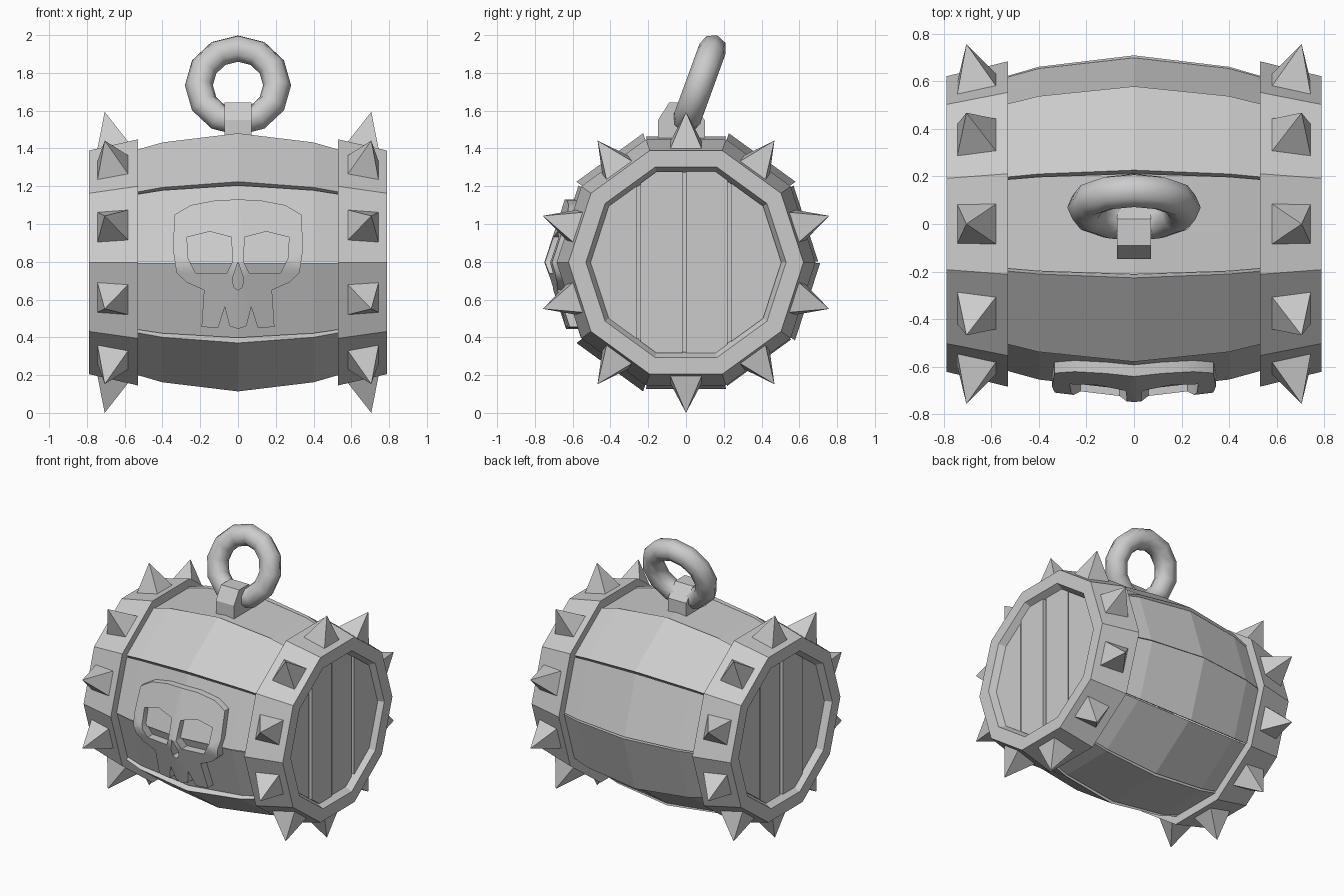
import bpy, bmesh, math
from mathutils import Matrix, Vector

cube = bpy.data.objects.get("Cube")
if cube:
    bpy.data.objects.remove(cube, do_unlink=True)

CZ = 0.797                      # height of the barrel axis
SIDES = 10
STEP = math.tau / SIDES

grey = bpy.data.materials.new("plain grey")
grey.use_nodes = True
grey.diffuse_color = (0.6, 0.6, 0.6, 1)
grey.node_tree.nodes["Principled BSDF"].inputs["Base Color"].default_value = grey.diffuse_color


def finish(name, bm, smooth=None):
    bmesh.ops.recalc_face_normals(bm, faces=bm.faces)
    mesh = bpy.data.meshes.new(name)
    bm.to_mesh(mesh)
    bm.free()
    mesh.materials.append(grey)
    obj = bpy.data.objects.new(name, mesh)
    bpy.context.collection.objects.link(obj)
    if smooth:
        bpy.ops.object.select_all(action='DESELECT')
        obj.select_set(True)
        bpy.context.view_layer.objects.active = obj
        bpy.ops.object.shade_smooth_by_angle(angle=math.radians(smooth))
    return obj


def loft(bm, sections, close=False):
    """Bridge matching closed sections; cap the ends unless the loft closes."""
    rows = [[bm.verts.new(p) for p in s] for s in sections]
    pairs = list(zip(rows, rows[1:])) + ([(rows[-1], rows[0])] if close else [])
    for a, b in pairs:
        for i in range(len(a)):
            j = (i + 1) % len(a)
            bm.faces.new((a[i], a[j], b[j], b[i]))
    if not close:
        bm.faces.new(rows[0])
        bm.faces.new(rows[-1])


def polar(x, radius, angle):
    """Point around the barrel axis; angle zero is up, growing to the front."""
    return Vector((x, -radius * math.sin(angle), CZ + radius * math.cos(angle)))


def decagon(x, radius):
    return [polar(x, radius, (i + 0.5) * STEP) for i in range(SIDES)]


# Staves: bulging boards, each standing out by a different amount
lift = [0, .02, 0, -.015, .02, .005, -.01, .01, 0, .02]
for k in range(SIDES):
    bm = bmesh.new()
    sections = []
    for x, radius, share in ((-.6, .6, .4), (-.4, .655, .7), (0, .7, 1), (.4, .655, .7), (.6, .6, .4)):
        outer = radius + lift[k] * share
        lo, hi = (k - 0.49) * STEP, (k + 0.49) * STEP
        sections.append([polar(x, outer, lo), polar(x, outer, hi),
                         polar(x, outer - .09, hi), polar(x, outer - .09, lo)])
    loft(bm, sections)
    finish(f"stave_{k + 1}", bm)

for side, label in ((1, "left"), (-1, "right")):
    # Tapered hoop
    bm = bmesh.new()
    profile = ((.53, .685), (.79, .622), (.79, .53), (.73, .5), (.53, .5))
    loft(bm, [decagon(side * x, r) for x, r in profile], close=True)
    finish(f"{label}_hoop", bm)

    # Backing of the end, seen through the plank gaps
    bm = bmesh.new()
    loft(bm, [decagon(side * .66, .51), decagon(side * .70, .51)])
    finish(f"{label}_end_backing", bm)

    # End planks, cut from a decagonal slab
    bounds = (-.53, -.25, -.01, .23, .53)
    for n, (lo, hi) in enumerate(zip(bounds, bounds[1:])):
        bm = bmesh.new()
        depth = .745 + (.01 if n % 2 else 0)
        loft(bm, [decagon(side * .69, .505), decagon(side * depth, .505)])
        for at, way in ((lo + .009, -1), (hi - .009, 1)):
            geom = bm.verts[:] + bm.edges[:] + bm.faces[:]
            cut = bmesh.ops.bisect_plane(bm, geom=geom, plane_co=(0, at, 0),
                                         plane_no=(0, way, 0), clear_outer=True)
            edges = [e for e in cut["geom_cut"] if isinstance(e, bmesh.types.BMEdge)]
            if edges:
                bmesh.ops.holes_fill(bm, edges=edges)
        finish(f"{label}_end_plank_{n + 1}", bm)

    # Spikes standing square to each hoop face
    bm = bmesh.new()
    for k in range(SIDES):
        place = (Matrix.Translation((0, 0, CZ)) @ Matrix.Rotation(k * STEP, 4, 'X')
                 @ Matrix.Translation((side * .662, 0, .615))
                 @ Matrix.Rotation(side * math.radians(13.5), 4, 'Y')
                 @ Matrix.Translation((0, 0, .093))
                 @ Matrix.Rotation(math.pi / 4, 4, 'Z'))
        bmesh.ops.create_cone(bm, cap_ends=True, segments=4, radius1=.122,
                              radius2=0, depth=.188, matrix=place)
    bmesh.ops.remove_doubles(bm, verts=bm.verts, dist=.0005)
    finish(f"{label}_spikes", bm)

# Ring leaning backwards
bm = bmesh.new()
lean = Matrix.Translation((0, .07, 1.734)) @ Matrix.Rotation(math.radians(-20), 4, 'X')
rings = []
for i in range(12):
    a = i * math.tau / 12
    ring = []
    for j in range(8):
        b = j * math.tau / 8
        r = .207 + .074 * math.cos(b)
        ring.append(lean @ Vector((r * math.sin(a), .074 * math.sin(b), r * math.cos(a))))
    rings.append(ring)
loft(bm, rings, close=True)
finish("hanging_ring", bm, 60)

# Bracket holding the ring
bm = bmesh.new()
shape = ((-.148, 1.44), (-.148, 1.55), (-.09, 1.642), (.02, 1.642), (.1, 1.55), (.1, 1.44))
loft(bm, [[(x, y, z) for y, z in shape] for x in (-.072, .072)])
finish("ring_bracket", bm)

# Skull plate: flat outline with holes, thickened and wrapped over the staves
half = [(0, 1.13), (.12, 1.125), (.25, 1.1), (.335, 1.05), (.345, .87), (.325, .74), (.27, .69),
        (.18, .65), (.193, .455), (.105, .45), (.07, .56), (.045, .46), (0, .445)]
eye = [(.035, .93), (.15, .96), (.27, .93), (.265, .82), (.225, .74), (.06, .74), (.03, .8)]
nose = [(0, .8), (.03, .71), (.022, .665), (0, .65), (-.022, .665), (-.03, .71)]
outline = half + [(-x, z) for x, z in half[-2:0:-1]]
bm = bmesh.new()
for loop in (outline, eye, [(-x, z) for x, z in eye], nose):
    vs = [bm.verts.new((x, 0, z)) for x, z in loop]
    for i, v in enumerate(vs):
        bm.edges.new((v, vs[i - 1]))
bmesh.ops.triangle_fill(bm, use_beauty=True, edges=bm.edges[:], normal=(0, -1, 0))
for co, no in (((0, 0, CZ), (0, 0, 1)), ((0, 0, .65), (0, 0, 1)), ((0, 0, .96), (0, 0, 1)),
               ((0, 0, 0), (1, 0, 0)), ((.2, 0, 0), (1, 0, 0)), ((-.2, 0, 0), (1, 0, 0))):
    bmesh.ops.bisect_plane(bm, geom=bm.verts[:] + bm.edges[:] + bm.faces[:], plane_co=co, plane_no=no)
for v in bm.verts:
    v.co.y = -.75 + .325 * abs(v.co.z - CZ) + .12 * abs(v.co.x)
front = bm.faces[:]
back = bmesh.ops.extrude_face_region(bm, geom=front, use_keep_orig=True)
for v in back["geom"]:
    if isinstance(v, bmesh.types.BMVert):
        v.co.y += .075
finish("skull_plate", bm, 40)
